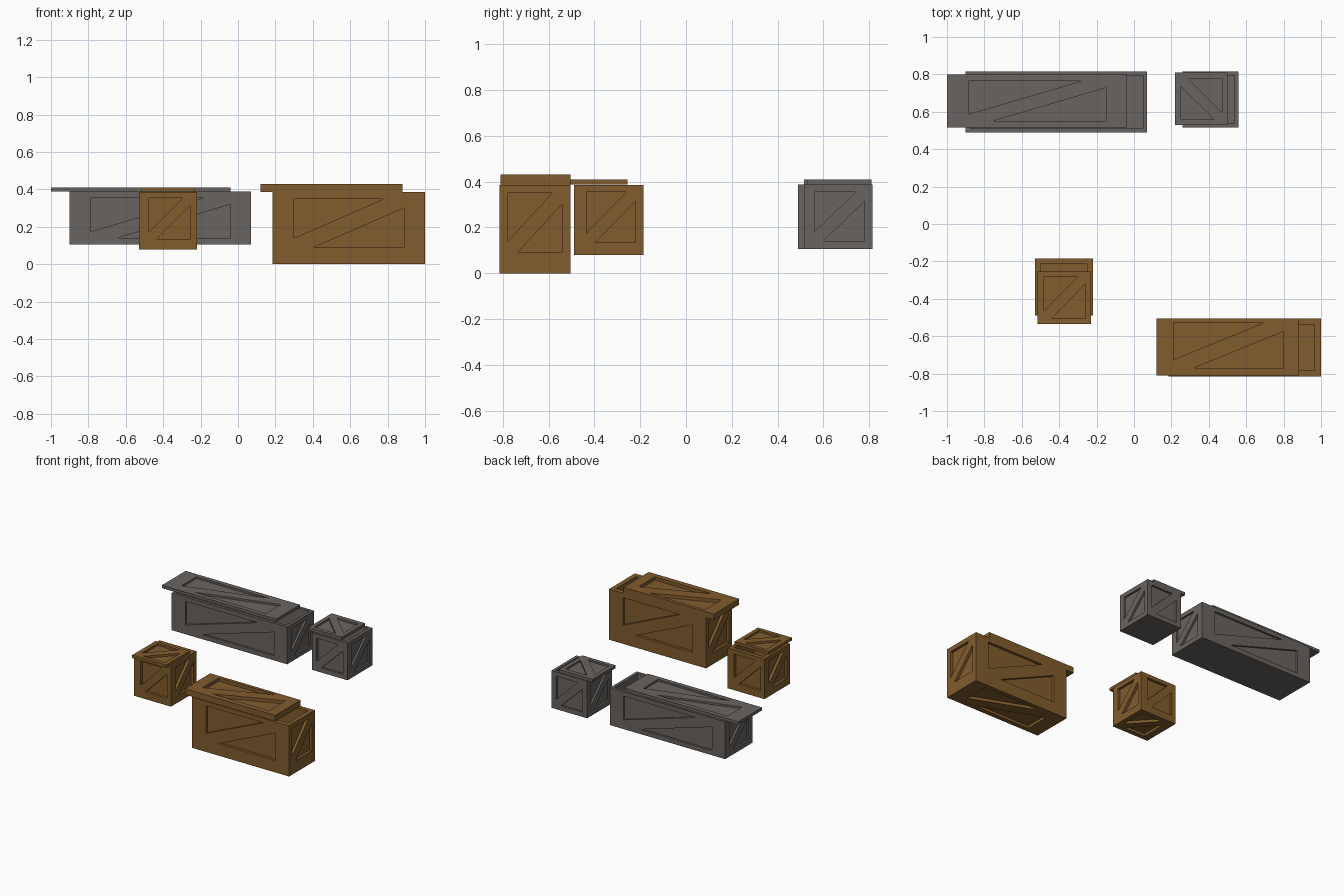
import bpy, bmesh
from mathutils import Vector

if "Cube" in bpy.data.objects:
    bpy.data.objects.remove(bpy.data.objects["Cube"])


def material(name, rgb):
    m = bpy.data.materials.new(name)
    m.diffuse_color = (*rgb, 1)
    m.use_nodes = True
    m.node_tree.nodes["Principled BSDF"].inputs["Base Color"].default_value = m.diffuse_color
    return m


BROWN = material("brown wood", (0.220, 0.107, 0.026))
GREY = material("grey wood", (0.138, 0.127, 0.117))


def poly(bm, pts):
    bm.faces.new([bm.verts.new(p) for p in pts])


# Plank panel: border plus diagonal brace around two sunken triangles
def braced(bm, o, u, v, depth, m, gap):
    o, u, v = Vector(o), Vector(u), Vector(v)
    w, h = u.length, v.length
    u, v = u.normalized(), v.normalized()
    n = u.cross(v)
    l, r, b, t = m
    x0, x1, y0, y1 = l, w - r, b, h - t
    gu, gv = gap

    def P(p, d=0.0):
        return o + u * p[0] + v * p[1] - n * d

    O00, O10, O11, O01 = (0, 0), (w, 0), (w, h), (0, h)
    I00, I11 = (x0, y0), (x1, y1)
    a1, a2, a3 = (x0, y1), (x1 - gu, y1), (x0, y0 + gv)
    b1, b2, b3 = (x1, y0), (x0 + gu, y0), (x1, y1 - gv)
    for ring in ((O00, I00, a3, a1, O01), (O01, a1, a2, I11, O11),
                 (O11, I11, b3, b1, O10), (O10, b1, b2, I00, O00),
                 (I00, b2, b3, I11, a2, a3)):
        poly(bm, [P(p) for p in reversed(ring)])
    for tri in ((a1, a3, a2), (b1, b3, b2)):
        poly(bm, [P(p, depth) for p in tri])
        for i in range(3):
            p, q = tri[i], tri[(i + 1) % 3]
            poly(bm, [P(p), P(q), P(q, depth), P(p, depth)])


def finish(bm, name, mat):
    bmesh.ops.remove_doubles(bm, verts=bm.verts, dist=1e-5)
    bmesh.ops.recalc_face_normals(bm, faces=bm.faces)
    me = bpy.data.meshes.new(name)
    bm.to_mesh(me)
    bm.free()
    me.materials.append(mat)
    bpy.context.collection.objects.link(bpy.data.objects.new(name, me))


# Open hollow box with braced sides
def crate(name, mat, lo, hi, wall, depth, long_m, long_gap, end_m, end_gap, braced_base):
    bm = bmesh.new()
    (x0, y0, z0), (x1, y1, z1) = lo, hi
    W, D, H = x1 - x0, y1 - y0, z1 - z0
    up = (0, 0, H)
    braced(bm, (x0, y0, z0), (W, 0, 0), up, depth, long_m, long_gap)
    braced(bm, (x1, y1, z0), (-W, 0, 0), up, depth, long_m, long_gap)
    braced(bm, (x1, y0, z0), (0, D, 0), up, depth, end_m, end_gap)
    braced(bm, (x0, y1, z0), (0, -D, 0), up, depth, end_m, end_gap)
    if braced_base:
        braced(bm, (x0, y1, z0), (W, 0, 0), (0, -D, 0), depth, long_m[:2] + (0.035, 0.035), long_gap)
    else:
        poly(bm, [(x0, y0, z0), (x0, y1, z0), (x1, y1, z0), (x1, y0, z0)])
    # rim, inner walls and inner floor
    out = [(x0, y0), (x1, y0), (x1, y1), (x0, y1)]
    t = wall
    inn = [(x0 + t, y0 + t), (x1 - t, y0 + t), (x1 - t, y1 - t), (x0 + t, y1 - t)]
    zf = z0 + wall
    for i in range(4):
        j = (i + 1) % 4
        poly(bm, [(*out[i], z1), (*out[j], z1), (*inn[j], z1), (*inn[i], z1)])
        poly(bm, [(*inn[i], z1), (*inn[j], z1), (*inn[j], zf), (*inn[i], zf)])
    poly(bm, [(*p, zf) for p in inn])
    finish(bm, name, mat)


# Slid-open lid with a braced top
def lid(name, mat, lo, hi, depth, m, gap, turned=False):
    bm = bmesh.new()
    (x0, y0, z0), (x1, y1, z1) = lo, hi
    if turned:
        braced(bm, (x1, y0, z1), (0, y1 - y0, 0), (x0 - x1, 0, 0), depth, m, gap)
    else:
        braced(bm, (x0, y0, z1), (x1 - x0, 0, 0), (0, y1 - y0, 0), depth, m, gap)
    c = [(x0, y0), (x1, y0), (x1, y1), (x0, y1)]
    poly(bm, [(*p, z0) for p in reversed(c)])
    for i in range(4):
        j = (i + 1) % 4
        poly(bm, [(*c[i], z0), (*c[j], z0), (*c[j], z1), (*c[i], z1)])
    finish(bm, name, mat)


SMALL = (0.055, 0.035, 0.055, 0.03)
SQ = (0.04, 0.04)

crate("long_brown_crate", BROWN, (0.185, -0.815, 0), (1.0, -0.505, 0.385), 0.035, 0.02,
      (0.115, 0.113, 0.09, 0.035), (0.105, 0.05), (0.037, 0.037, 0.09, 0.035), (0.042, 0.05), True)
lid("long_brown_lid", BROWN, (0.12, -0.81, 0.385), (0.88, -0.505, 0.43), 0.025,
    (0.09, 0.08, 0.04, 0.025), (0.11, 0.045))

crate("small_brown_crate", BROWN, (-0.53, -0.49, 0.08), (-0.22, -0.185, 0.385), 0.03, 0.02,
      SMALL, SQ, SMALL, SQ, True)
lid("small_brown_lid", BROWN, (-0.515, -0.535, 0.388), (-0.23, -0.255, 0.41), 0.015,
    (0.035, 0.03, 0.03, 0.025), SQ)

crate("long_grey_crate", GREY, (-0.90, 0.49, 0.105), (0.07, 0.815, 0.388), 0.022, 0.015,
      (0.115, 0.11, 0.035, 0.033), (0.14, 0.035), (0.05, 0.05, 0.035, 0.033), SQ, False)
lid("long_grey_lid", GREY, (-1.0, 0.515, 0.388), (-0.04, 0.80, 0.41), 0.014,
    (0.115, 0.11, 0.035, 0.035), (0.13, 0.037))

crate("small_grey_crate", GREY, (0.26, 0.515, 0.105), (0.56, 0.815, 0.388), 0.022, 0.015,
      (0.04, 0.04, 0.035, 0.033), SQ, (0.045, 0.035, 0.035, 0.033), SQ, False)
lid("small_grey_lid", GREY, (0.22, 0.53, 0.388), (0.50, 0.81, 0.41), 0.014,
    (0.028, 0.035, 0.03, 0.03), SQ, turned=True)
